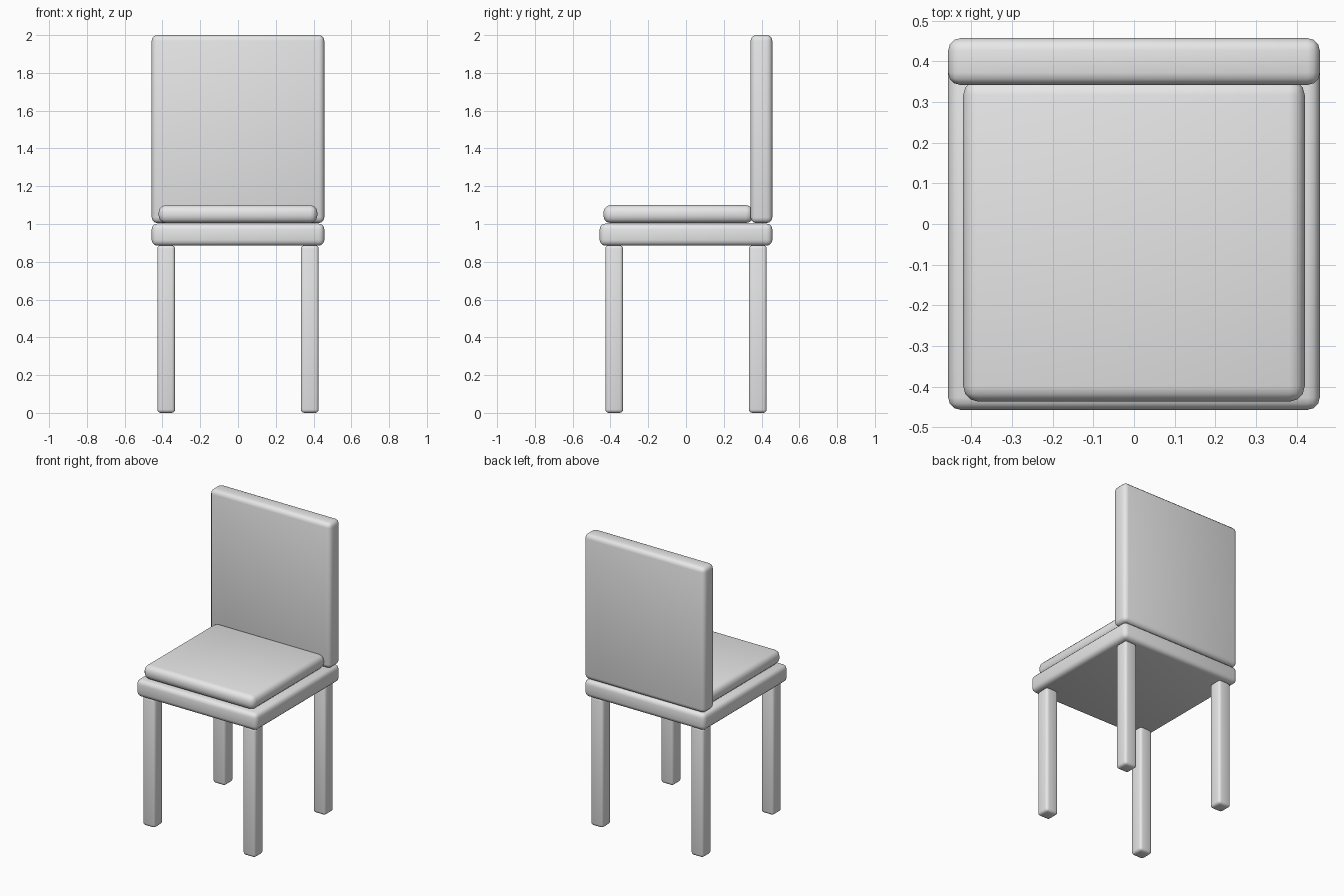
import bpy

if "Cube" in bpy.data.objects:
    bpy.data.objects.remove(bpy.data.objects["Cube"], do_unlink=True)

grey = bpy.data.materials.new("light grey")
grey.use_nodes = True
grey.diffuse_color = (0.8, 0.8, 0.8, 1)
grey.node_tree.nodes["Principled BSDF"].inputs["Base Color"].default_value = (0.8, 0.8, 0.8, 1)


def rounded_box(name, low, high, radius):
    """Smooth-shaded box between two corners with rounded edges."""
    centre = [(a + b) / 2 for a, b in zip(low, high)]
    bpy.ops.mesh.primitive_cube_add(size=1, location=centre)
    box = bpy.context.object
    box.name = name
    box.scale = [b - a for a, b in zip(low, high)]
    bpy.ops.object.transform_apply(location=False, rotation=False, scale=True)
    bevel = box.modifiers.new("rounded edges", "BEVEL")
    bevel.width = radius
    bevel.segments = 3
    bpy.ops.object.modifier_apply(modifier=bevel.name)
    bpy.ops.object.shade_smooth_by_angle(angle=0.7)
    box.data.materials.append(grey)
    return box


# Seat, cushion and backrest
rounded_box("seat", (-0.457, -0.457, 0.885), (0.457, 0.457, 1.002), 0.03)
rounded_box("cushion", (-0.42, -0.437, 1.005), (0.42, 0.355, 1.1), 0.038)
rounded_box("backrest", (-0.457, 0.342, 1.005), (0.457, 0.457, 2.0), 0.03)

# Four legs
for side, x in (("right", -0.38), ("left", 0.38)):
    for end, y in (("front", -0.38), ("back", 0.38)):
        rounded_box(f"{end}_{side}_leg", (x - 0.047, y - 0.047, 0),
                    (x + 0.047, y + 0.047, 0.887), 0.018)
